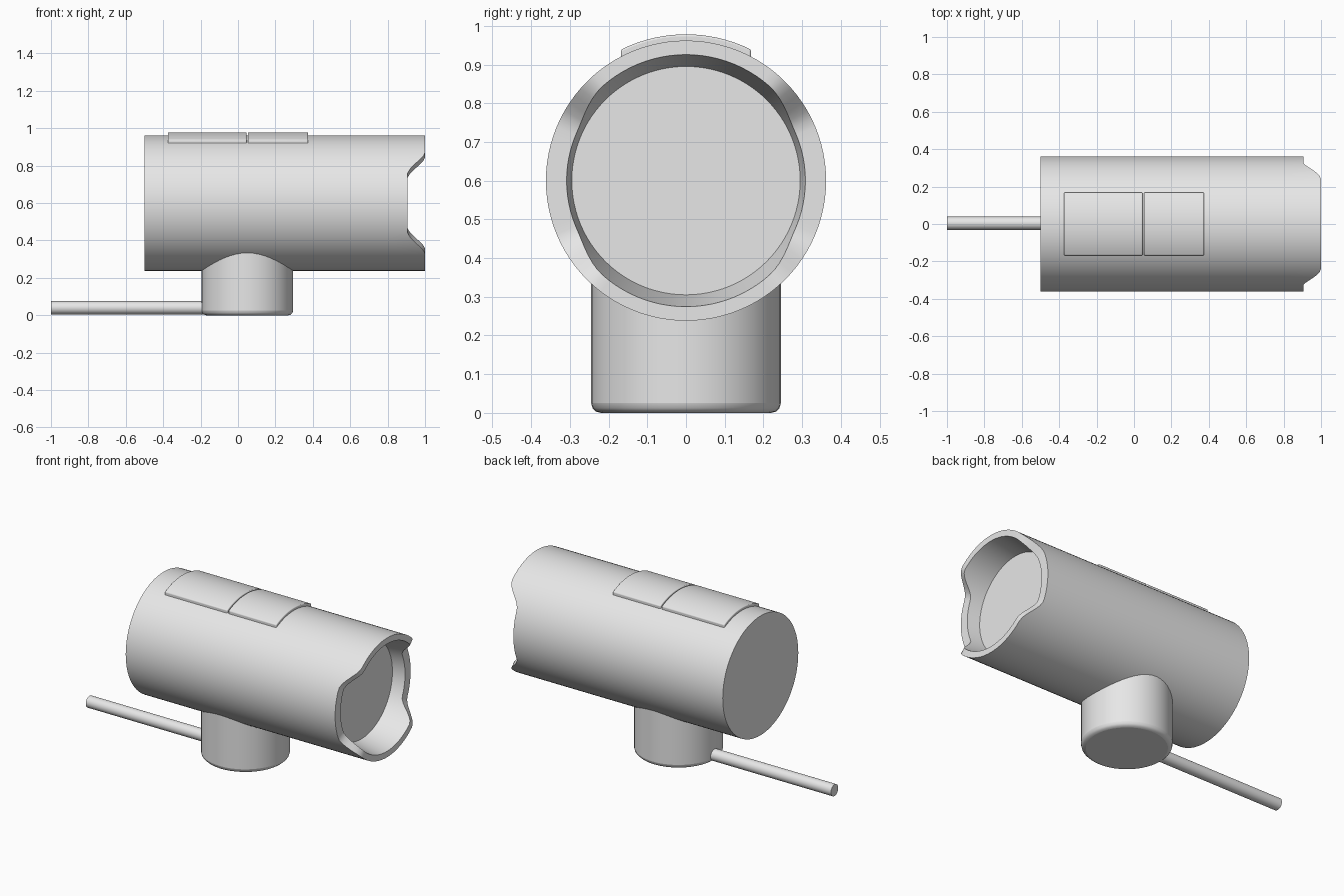
import bpy, bmesh
from math import sin, cos, pi, radians, asin, degrees, sqrt

cube = bpy.data.objects.get("Cube")
if cube:
    bpy.data.objects.remove(cube)

grey = bpy.data.materials.new("plain grey")
grey.use_nodes = True
colour = (0.8, 0.8, 0.8, 1)
grey.diffuse_color = colour
grey.node_tree.nodes["Principled BSDF"].inputs["Base Color"].default_value = colour

AXIS_Z = 0.6
OUTER = 0.362


def finish(bm, name, bevel=0):
    bmesh.ops.recalc_face_normals(bm, faces=bm.faces)
    mesh = bpy.data.meshes.new(name)
    bm.to_mesh(mesh)
    bm.free()
    obj = bpy.data.objects.new(name, mesh)
    bpy.context.collection.objects.link(obj)
    mesh.materials.append(grey)
    if bevel:
        mod = obj.modifiers.new("edge", "BEVEL")
        mod.width, mod.segments = bevel, 3
        mod.limit_method, mod.angle_limit = "ANGLE", radians(50)
    bpy.ops.object.select_all(action="DESELECT")
    obj.select_set(True)
    bpy.context.view_layer.objects.active = obj
    bpy.ops.object.shade_smooth_by_angle(angle=radians(35))
    return obj


def loft(rings, name, bevel=0):
    """Skin closed rings of points in order and cap both ends."""
    bm = bmesh.new()
    loops = [[bm.verts.new(p) for p in ring] for ring in rings]
    n = len(loops[0])
    for a, b in zip(loops, loops[1:]):
        for i in range(n):
            j = (i + 1) % n
            bm.faces.new((a[i], a[j], b[j], b[i]))
    bm.faces.new(loops[0])
    bm.faces.new(loops[-1])
    return finish(bm, name, bevel)


def rim_x(angle):
    """End of the barrel: a smooth notch on each side."""
    side = degrees(asin(min(1, abs(sin(angle)))))
    t = min(1, max(0, (side - 24) / 25))
    return 0.905 + 0.095 * t * t * (3 - 2 * t)


def bore_radius(x):
    return 0.295 + 0.18 * (x - 0.83)


# Barrel with notched rim and shallow tapered recess
SIDES = 96
angles = [2 * pi * i / SIDES for i in range(SIDES)]


def ring(x_of, r_of):
    return [(x_of(a), r_of(x_of(a)) * cos(a), AXIS_Z + r_of(x_of(a)) * sin(a))
            for a in angles]


def outer(x):
    return OUTER


loft([ring(lambda a: -0.5, outer), ring(lambda a: 0.83, outer),
      ring(rim_x, outer), ring(rim_x, bore_radius),
      ring(lambda a: 0.83, bore_radius)], "barrel")

# Round foot below the barrel
foot = [[(0.05 + 0.245 * cos(a), 0.245 * sin(a), z) for a in angles[::2]]
        for z in (0, 0.4)]
loft(foot, "foot", 0.025)

# Thin rod reaching out from the foot
rod = [[(x, 0.004 + 0.035 * cos(a), 0.04 + 0.035 * sin(a)) for a in angles[::4]]
       for x in (-1, -0.15)]
loft(rod, "side_rod")


# Curved plates on top of the barrel
def plate(name, x0, x1):
    half, steps = 0.168, 16
    ys = [half * (2 * i / steps - 1) for i in range(steps + 1)]
    section = [(y, AXIS_Z + sqrt(0.378 ** 2 - y * y)) for y in ys]
    section += [(y, AXIS_Z + sqrt(0.355 ** 2 - y * y)) for y in reversed(ys)]
    loft([[(x, y, z) for y, z in section] for x in (x0, x1)], name, 0.005)


plate("rear_top_plate", -0.375, 0.046)
plate("front_top_plate", 0.053, 0.375)
